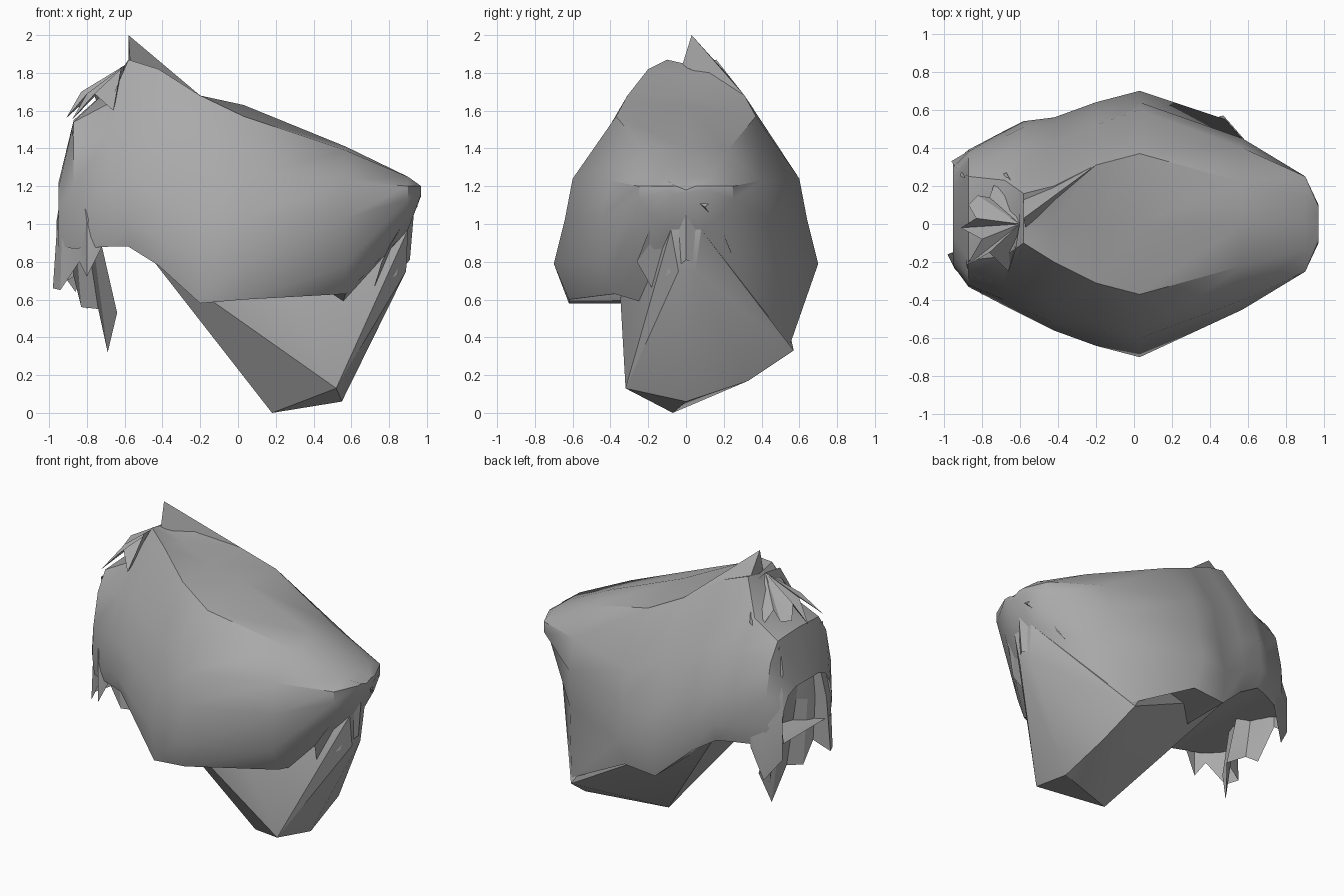
import bpy, bmesh, math

grey = bpy.data.materials.new("plain grey")
grey.diffuse_color = (0.4, 0.4, 0.4, 1)


def finish(name, bm, angle=35, recalc=True):
    if recalc:
        bmesh.ops.recalc_face_normals(bm, faces=bm.faces)
    me = bpy.data.meshes.new(name)
    bm.to_mesh(me)
    bm.free()
    me.materials.append(grey)
    ob = bpy.data.objects.new(name, me)
    bpy.context.collection.objects.link(ob)
    bpy.ops.object.select_all(action='DESELECT')
    ob.select_set(True)
    bpy.context.view_layer.objects.active = ob
    bpy.ops.object.shade_smooth_by_angle(angle=math.radians(angle))
    return ob


def hull(name, points, angle=30):
    bm = bmesh.new()
    for p in points:
        bm.verts.new(p)
    bmesh.ops.convex_hull(bm, input=bm.verts)
    bmesh.ops.delete(bm, geom=[v for v in bm.verts if not v.link_faces], context='VERTS')
    finish(name, bm, angle)


# Main shell: half sections along x as (y, z), ridge down to lower edge
sections = [
    (-0.95, [(0, 1.22), (.12, 1.22), (.20, 1.19), (.25, 1.1), (.27, .98), (.25, .88)]),
    (-0.87, [(0, 1.55), (.22, 1.54), (.30, 1.42), (.35, 1.2), (.36, 1.0), (.34, .87)]),
    (-0.68, [(0, 1.72), (.20, 1.64), (.35, 1.47), (.43, 1.2), (.46, 1.0), (.43, .88)]),
    (-0.58, [(0, 1.84), (.13, 1.87), (.38, 1.50), (.48, 1.22), (.51, 1.0), (.47, .88)]),
    (-0.42, [(0, 1.77), (.20, 1.82), (.43, 1.44), (.52, 1.15), (.56, .92), (.53, .78)]),
    (-0.20, [(0, 1.68), (.31, 1.68), (.52, 1.32), (.58, 1.04), (.64, .80), (.62, .58)]),
    (0.03, [(0, 1.63), (.37, 1.57), (.60, 1.24), (.64, 1.03), (.70, .79), (.62, .60)]),
    (0.57, [(0, 1.41), (.22, 1.39), (.40, 1.23), (.45, 1.03), (.44, .78), (.38, .63)]),
    (0.90, [(0, 1.25), (.14, 1.25), (.25, 1.20), (.25, 1.13), (.18, 1.04), (.08, .97)]),
    (0.97, [(0, 1.18), (.05, 1.20), (.09, 1.20), (.10, 1.18), (.07, 1.16), (.03, 1.15)]),
]
bm = bmesh.new()
rings = []
for k, (x, half) in enumerate(sections):
    shift = .05 if k == 0 else .03 if k < 4 else 0
    ring = [(y, z) for y, z in half] + [(-y, z) for y, z in half[:0:-1]]
    rings.append([bm.verts.new((x, y + shift, z)) for y, z in ring])
for a, b in zip(rings, rings[1:]):
    n = len(a)
    for i in range(n):
        j = (i + 1) % n
        bm.faces.new((a[i], a[j], b[j], b[i]))
bm.faces.new(rings[-1])
# The +y wall runs down into the bag
rings[7][5].co = (.48, .55, .36)
finish("main_shell", bm)

# Pointed flap on the crown
hull("crown_peak", [(-.58, .03, 2.0), (-.20, .31, 1.68), (-.40, .21, 1.80),
                    (-.58, .15, 1.83), (-.57, -.02, 1.84)])

# Hanging lower bag
hull("lower_bag", [(-.46, -.33, .82), (-.46, .33, .82), (.25, -.35, .66), (.25, .50, .66),
                   (.18, -.07, 0), (.55, 0, .06), (.52, -.32, .13), (.47, .57, .33),
                   (.53, .33, .17), (.89, -.04, .75), (.89, .05, .75), (.90, 0, 1.15),
                   (.90, -.08, .97), (.90, .08, .97)])


def fan(name, centre, rim, angle=20):
    """Open pleated fan of triangles around a centre point."""
    bm = bmesh.new()
    c = bm.verts.new(centre)
    vs = [bm.verts.new(p) for p in rim]
    for a, b in zip(vs, vs[1:]):
        bm.faces.new((c, a, b))
    finish(name, bm, angle)


# Jagged flap at the tail end
fan("tail_flap", (.94, 0, 1.16),
    [(.91, -.17, 1.12), (.86, -.19, .98), (.76, -.26, .80), (.72, -.18, .66),
     (.84, -.10, .73), (.91, 0, .81), (.86, .10, .78), (.70, .22, .64),
     (.64, .31, .66), (.82, .20, .95), (.95, .10, 1.09), (.92, .15, 1.13)])

# Spiky tuft below the crown
fan("crown_tuft", (-.60, 0, 1.84),
    [(-.60, .14, 1.82), (-.67, .27, 1.62), (-.72, .25, 1.56), (-.76, .14, 1.68),
     (-.82, .15, 1.62), (-.87, .10, 1.62), (-.83, .03, 1.70), (-.91, -.02, 1.56),
     (-.80, -.08, 1.69), (-.88, -.22, 1.55), (-.76, -.15, 1.69), (-.66, -.25, 1.60),
     (-.62, -.13, 1.83)])

# Pleated front curtain with ragged tips: (x, y, bottom z)
curtain = [(-.72, -.36, .88), (-.80, -.37, .72), (-.84, -.31, .80), (-.94, -.24, .65),
           (-.98, -.16, .66), (-.87, -.13, .72), (-.83, -.08, .56), (-.74, -.03, .55),
           (-.69, .06, .32), (-.64, .13, .53), (-.76, .17, .60), (-.80, .24, .55),
           (-.88, .30, .80), (-.96, .33, .78), (-.86, .39, .64), (-.78, .42, .86)]
bm = bmesh.new()
rows = []
for x, y, z in curtain:
    mid = (x * .6 - .92 * .4, y * .95, 1.02) if abs(y) < .25 else (x, y, 1.02)
    top = (-.88, y * .6, 1.50)
    rows.append([bm.verts.new(p) for p in ((x, y, z), mid, top)])
for a, b in zip(rows, rows[1:]):
    for i in range(2):
        bm.faces.new((a[i], a[i + 1], b[i + 1], b[i]))
finish("front_curtain", bm, 20)
